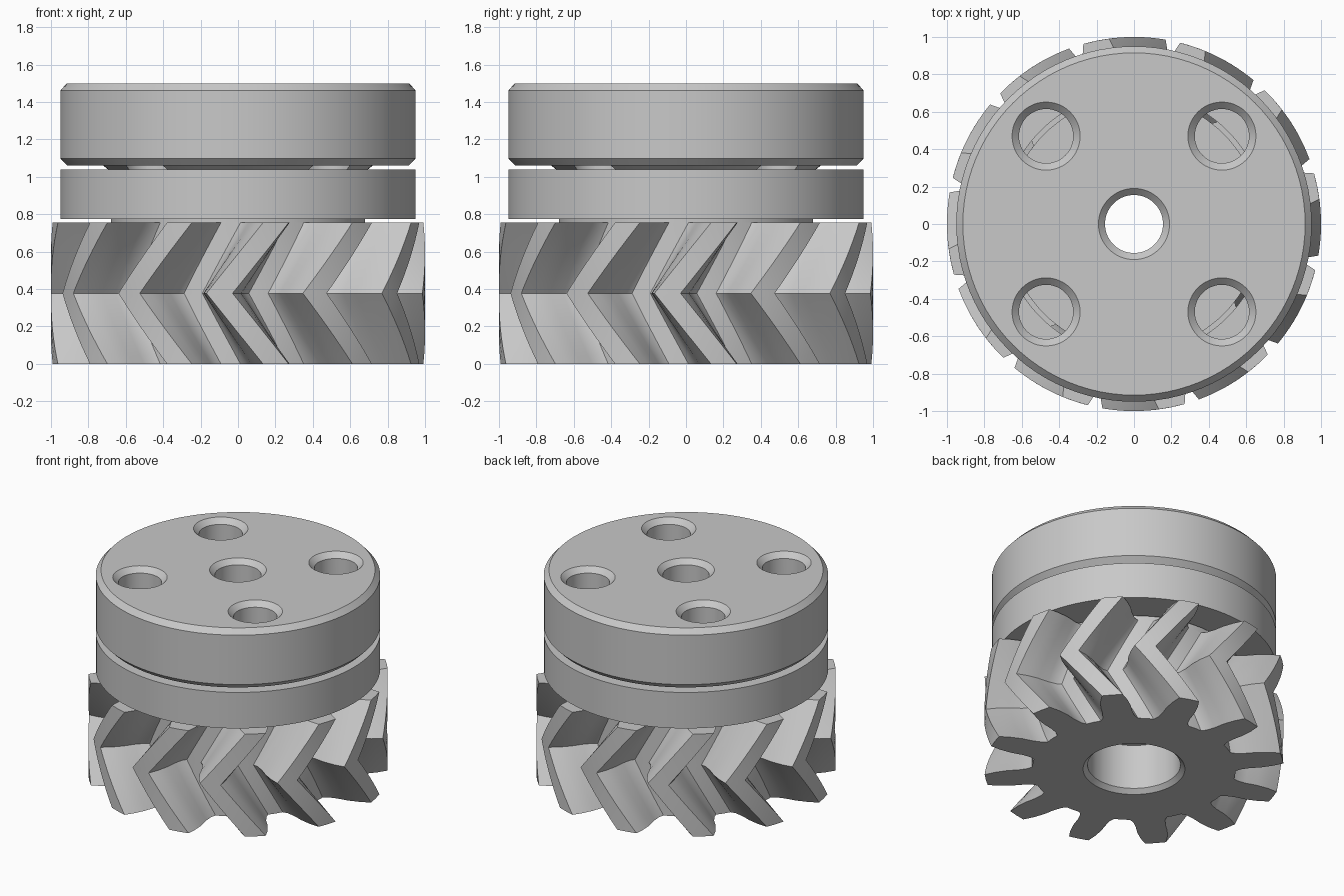
import bpy, bmesh, math
from mathutils import Matrix

cube = bpy.data.objects.get("Cube")
if cube:
    bpy.data.objects.remove(cube, do_unlink=True)

steel = bpy.data.materials.new("light grey steel")
steel.use_nodes = True
grey = (0.58, 0.58, 0.58, 1)
steel.diffuse_color = grey
steel.node_tree.nodes["Principled BSDF"].inputs["Base Color"].default_value = grey

TAU = math.tau


def loft(name, rings, closed=True):
    """Skin a list of equal-length point rings; closed joins last to first."""
    bm = bmesh.new()
    rows = [[bm.verts.new(p) for p in ring] for ring in rings]
    n = len(rows[0])
    pairs = list(zip(rows, rows[1:]))
    if closed:
        pairs.append((rows[-1], rows[0]))
    for a, b in pairs:
        for i in range(n):
            j = (i + 1) % n
            bm.faces.new((a[i], a[j], b[j], b[i]))
    bmesh.ops.remove_doubles(bm, verts=bm.verts, dist=1e-5)
    bmesh.ops.recalc_face_normals(bm, faces=bm.faces)
    mesh = bpy.data.meshes.new(name)
    bm.to_mesh(mesh)
    bm.free()
    mesh.materials.append(steel)
    obj = bpy.data.objects.new(name, mesh)
    bpy.context.collection.objects.link(obj)
    return obj


def lathe(name, profile, segments=96, closed=True):
    angles = [TAU * i / segments for i in range(segments)]
    return loft(name, [[(r * math.cos(a), r * math.sin(a), z) for a in angles]
                       for r, z in profile], closed)


def smooth(obj):
    bpy.ops.object.select_all(action='DESELECT')
    obj.select_set(True)
    bpy.context.view_layer.objects.active = obj
    bpy.ops.object.shade_smooth_by_angle(angle=math.radians(28))


# Herringbone gear: tooth flank as (radius, half width), root to tip
TEETH, STEPS = 12, 8
HEIGHT, BORE, ROOT = 0.755, 0.155, 0.68
PITCH = TAU / TEETH
flank = [(ROOT, 0.125), (0.71, 0.108), (0.77, 0.1), (0.85, 0.101), (0.93, 0.09), (1.0, 0.07)]
half = [(r, math.asin(w / r)) for r, w in flank]
tooth = [(ROOT, -PITCH / 2)] + [(r, -a) for r, a in half] + [(1.0, 0)] + [(r, a) for r, a in reversed(half)]
outline = [(r, a + k * PITCH) for k in range(TEETH) for r, a in tooth]


def section(z, turn, radius=None):
    return [((radius or r) * math.cos(a + turn), (radius or r) * math.sin(a + turn), z)
            for r, a in outline]


end_turn, mid_turn = math.radians(11.7), math.radians(-5.7)
rings = [section(HEIGHT, end_turn, BORE)]
for i in range(2 * STEPS + 1):
    t = abs(i / STEPS - 1)
    rings.append(section(HEIGHT * (1 - i / (2 * STEPS)), mid_turn + (end_turn - mid_turn) * t))
# Chamfered counterbore in the underside
for r, z in [(0.34, 0), (0.31, 0.03), (0.31, 0.36), (BORE, 0.36)]:
    rings.append(section(z, end_turn, r))
smooth(loft("herringbone_gear", rings))

# Shaft collar between gear and cap
smooth(lathe("shaft_collar", [(BORE, HEIGHT), (ROOT, HEIGHT), (ROOT, 1.038), (BORE, 1.038)]))

# Loose ring around the collar
smooth(lathe("middle_ring", [(0.705, 0.775), (0.95, 0.775), (0.95, 1.04), (0.705, 1.04)]))

# Cap plate with chamfered rims and neck
cap = lathe("cap_plate", [(BORE, 1.04), (0.695, 1.04), (0.72, 1.06), (0.913, 1.06), (0.95, 1.098),
                          (0.95, 1.462), (0.915, 1.5), (0.19, 1.5), (BORE, 1.465)])

# Four countersunk bolt holes through the cap
for sx in (-1, 1):
    for sy in (-1, 1):
        cutter = lathe("hole_cutter", [(0, 1), (0.145, 1), (0.145, 1.463), (0.182, 1.5),
                                       (0.202, 1.52), (0, 1.52)], 48, closed=False)
        cutter.data.transform(Matrix.Translation((0.47 * sx, 0.47 * sy, 0)))
        cutter.hide_render = True
        cut = cap.modifiers.new("bolt_hole", 'BOOLEAN')
        cut.operation, cut.solver, cut.object = 'DIFFERENCE', 'EXACT', cutter
        bpy.context.view_layer.objects.active = cap
        bpy.ops.object.modifier_apply(modifier=cut.name)
        bpy.data.objects.remove(cutter, do_unlink=True)
smooth(cap)
